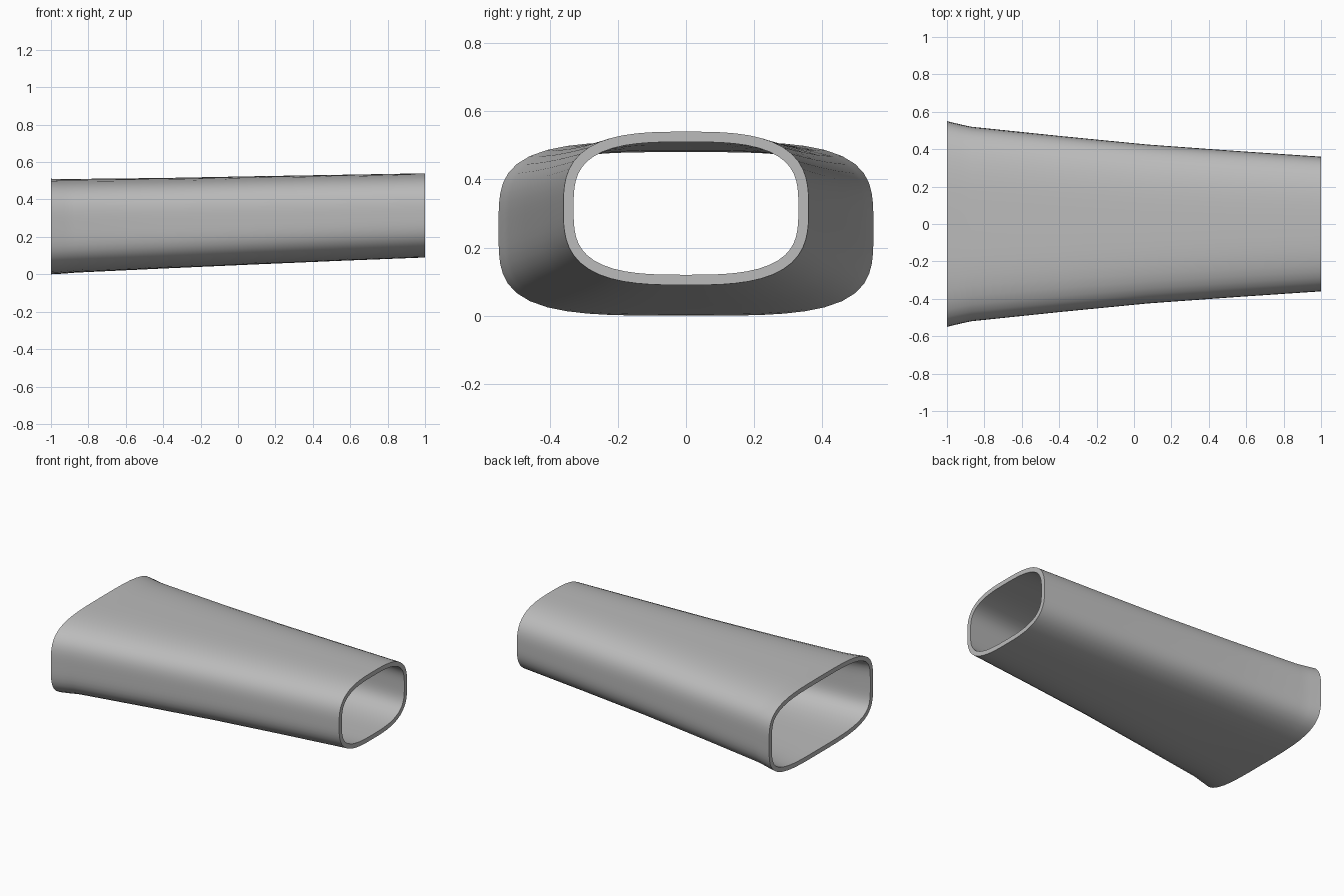
import bpy, bmesh, math
from mathutils import Vector

if "Cube" in bpy.data.objects:
    bpy.data.objects.remove(bpy.data.objects["Cube"])

SIDES = 64
WALL = 0.03
# stations along the duct: x, half width, bottom z, top z, corner squareness
STATIONS = [
    (-1.00, 0.550, 0.000, 0.511, 3.8),
    (-0.93, 0.533, 0.004, 0.510, 3.75),
    (-0.87, 0.520, 0.009, 0.510, 3.7),
    (-0.40, 0.471, 0.031, 0.515, 3.5),
    (0.07, 0.425, 0.052, 0.524, 3.3),
    (0.54, 0.391, 0.072, 0.532, 3.15),
    (1.00, 0.360, 0.090, 0.540, 3.0),
]


def section(half_w, bottom, top, n):
    """Rounded-rectangle outline (superellipse) and its inward offset."""
    half_h, mid = (top - bottom) / 2, (top + bottom) / 2
    outer, inner = [], []
    for i in range(SIDES):
        a = 2 * math.pi * i / SIDES
        c, s = math.cos(a), math.sin(a)
        r = (abs(c) ** n + abs(s) ** n) ** (-1 / n)
        u, v = r * c, r * s
        normal = Vector((math.copysign(abs(u) ** (n - 1), u) / half_w,
                         math.copysign(abs(v) ** (n - 1), v) / half_h)).normalized()
        p = Vector((half_w * u, mid + half_h * v))
        outer.append(p)
        inner.append(p - normal * WALL)
    return outer, inner


metal = bpy.data.materials.new("plain grey")
metal.diffuse_color = (0.5, 0.5, 0.5, 1)
metal.use_nodes = True
metal.node_tree.nodes["Principled BSDF"].inputs["Base Color"].default_value = metal.diffuse_color

# outer and inner skins, lofted through the stations
bm = bmesh.new()
skins = ([], [])
for x, *shape in STATIONS:
    for skin, outline in zip(skins, section(*shape)):
        skin.append([bm.verts.new((x, p.x, p.y)) for p in outline])


def bridge(a, b):
    for i in range(SIDES):
        j = (i + 1) % SIDES
        bm.faces.new((a[i], a[j], b[j], b[i]))


outer, inner = skins
for k in range(len(STATIONS) - 1):
    bridge(outer[k], outer[k + 1])
    bridge(inner[k + 1], inner[k])

# flat rims at both open ends
bridge(inner[0], outer[0])
bridge(outer[-1], inner[-1])
bmesh.ops.recalc_face_normals(bm, faces=bm.faces)

mesh = bpy.data.meshes.new("tapered_duct")
bm.to_mesh(mesh)
bm.free()
mesh.materials.append(metal)
duct = bpy.data.objects.new("tapered_duct", mesh)
bpy.context.collection.objects.link(duct)
bpy.context.view_layer.objects.active = duct
duct.select_set(True)
bpy.ops.object.shade_smooth_by_angle(angle=math.radians(35))
